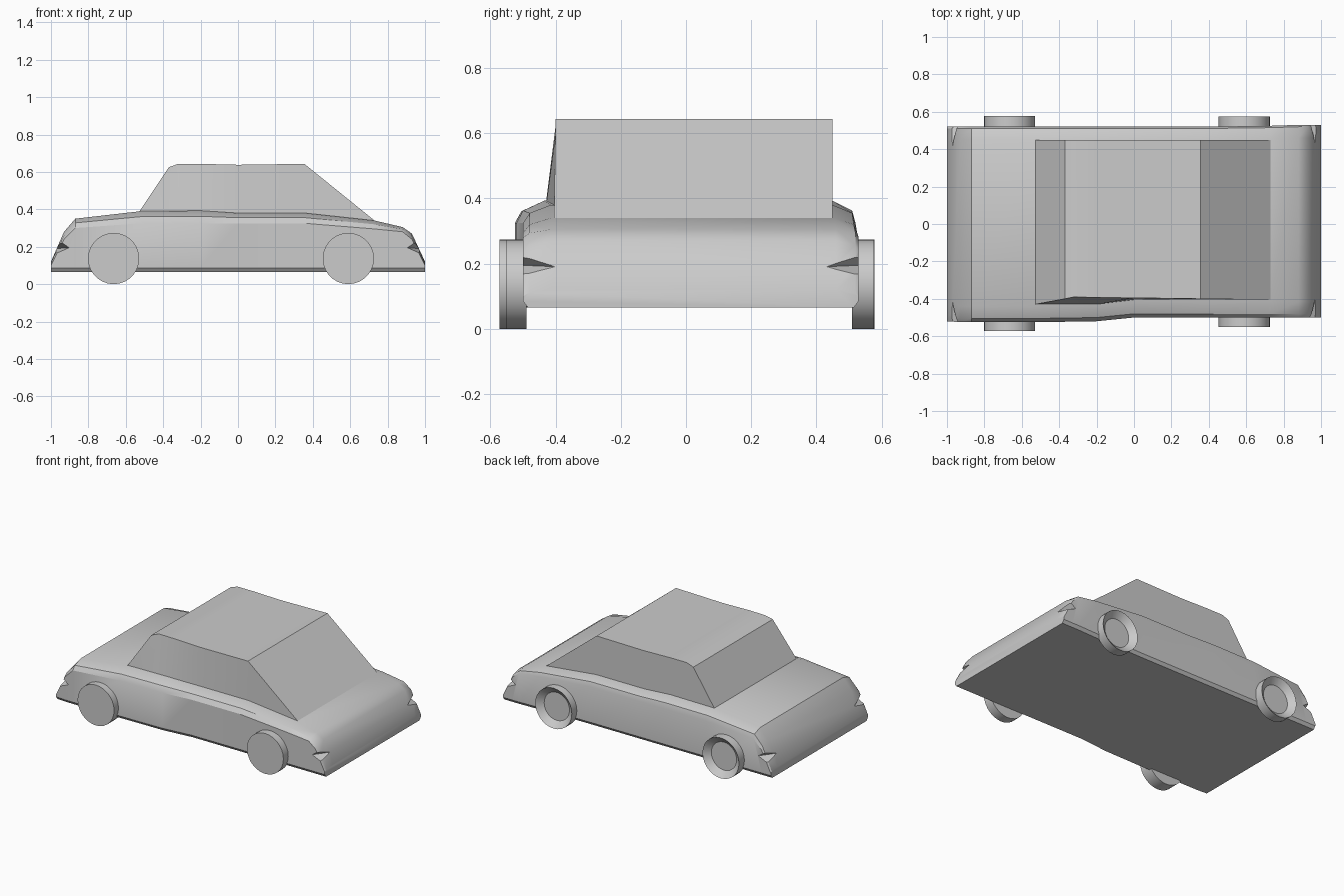
import bpy, bmesh, math
from mathutils import Vector

if "Cube" in bpy.data.objects:
    bpy.data.objects.remove(bpy.data.objects["Cube"])


def finish(name, bm, smooth=True, angle=30):
    bmesh.ops.recalc_face_normals(bm, faces=bm.faces)
    mesh = bpy.data.meshes.new(name)
    bm.to_mesh(mesh)
    bm.free()
    ob = bpy.data.objects.new(name, mesh)
    bpy.context.collection.objects.link(ob)
    bpy.ops.object.select_all(action='DESELECT')
    ob.select_set(True)
    bpy.context.view_layer.objects.active = ob
    if smooth:
        bpy.ops.object.shade_smooth_by_angle(angle=math.radians(angle))
    return ob


def loft(name, rings, closed=True, angle=30):
    bm = bmesh.new()
    loops = [[bm.verts.new(p) for p in r] for r in rings]
    n = len(loops[0])
    for a, b in zip(loops, loops[1:]):
        for i in range(n if closed else n - 1):
            j = (i + 1) % n
            bm.faces.new((a[i], a[j], b[j], b[i]))
    bm.faces.new(loops[0])
    bm.faces.new(loops[-1])
    return finish(name, bm, True, angle)


# Lower body stations: x, near side y, far side y, shoulder z, deck z
stations = [
    (-1.0, -.52, .52, .10, .12), (-.93, -.525, .52, .24, .28),
    (-.87, -.525, .52, .30, .35), (-.52, -.525, .52, .325, .39),
    (-.20, -.52, .52, .325, .393), (0, -.50, .52, .325, .38),
    (.36, -.50, .52, .325, .38), (.73, -.50, .525, .295, .34),
    (.88, -.50, .53, .28, .305), (.93, -.50, .53, .24, .27),
    (1.0, -.50, .53, .10, .12)]


def body_ring(x, yn, yp, zs, zt):
    zm = zs + (zt - zs) * .55
    return [(x, yn + .015, .065), (x, yn, .085), (x, yn, zs),
            (x, yn + .02, zm), (x, yn + .085, zt), (x, yp - .07, zt),
            (x, yp - .01, zm), (x, yp, zs), (x, yp, .085), (x, yp - .015, .065)]


body = loft("car_body", [body_ring(*s) for s in stations])

# Lamp notches cut into the four corners
bm = bmesh.new()
for sx, ys in ((-1, (-.52, .52)), (1, (-.50, .53))):
    for y in ys:
        sy = 1 if y > 0 else -1
        pts = [(.90, .01, .195), (.975, -.11, .19), (.995, .09, .30), (1.06, .07, .11)]
        vs = [bm.verts.new((sx * px, y + sy * dy, pz)) for px, dy, pz in pts]
        for tri in ((0, 1, 2), (0, 1, 3), (0, 2, 3), (1, 2, 3)):
            bm.faces.new([vs[i] for i in tri])
cutter = finish("lamp_notch_cutter", bm, False)
cutter.hide_render = True
bpy.context.view_layer.objects.active = body
mod = body.modifiers.new("lamp_notches", 'BOOLEAN')
mod.operation = 'DIFFERENCE'
mod.object = cutter
mod.solver = 'EXACT'
bpy.ops.object.modifier_apply(modifier=mod.name)
bpy.data.objects.remove(cutter)

# Cabin stations: x, base y, roof y, base z, roof z
cabin = [(-.53, -.43, -.43, .375, .385), (-.37, -.43, -.40, .375, .625),
         (-.32, -.43, -.39, .375, .643), (-.20, -.43, -.393, .375, .643),
         (0, -.405, -.395, .37, .638), (.355, -.405, -.40, .37, .643),
         (.735, -.405, -.405, .325, .336)]
loft("cabin", [[(x, yb, zb), (x, yr, zt), (x, .45, zt), (x, .45, zb)]
               for x, yb, yr, zb, zt in cabin], closed=False, angle=25)


# Wheels: (y, radius) profile swept around the axle
def wheel(name, x, profile, sides=28):
    bm = bmesh.new()
    loops = []
    for y, r in profile:
        loops.append([bm.verts.new((x + r * math.cos(2 * math.pi * k / sides), y,
                                    .137 + r * math.sin(2 * math.pi * k / sides)))
                      for k in range(sides)])
    for a, b in zip(loops, loops[1:]):
        for k in range(sides):
            j = (k + 1) % sides
            bm.faces.new((a[k], a[j], b[j], b[k]))
    bm.faces.new(loops[0])
    bm.faces.new(loops[-1])
    return finish(name, bm)


for label, x, near, far in (("rear", -.665, -.572, .578), ("front", .59, -.552, .575)):
    wheel(label + "_near_wheel", x, [(-.49, .137), (near, .137)])
    wheel(label + "_far_wheel", x, [(.51, .137), (far, .137), (far - .035, .095)])
